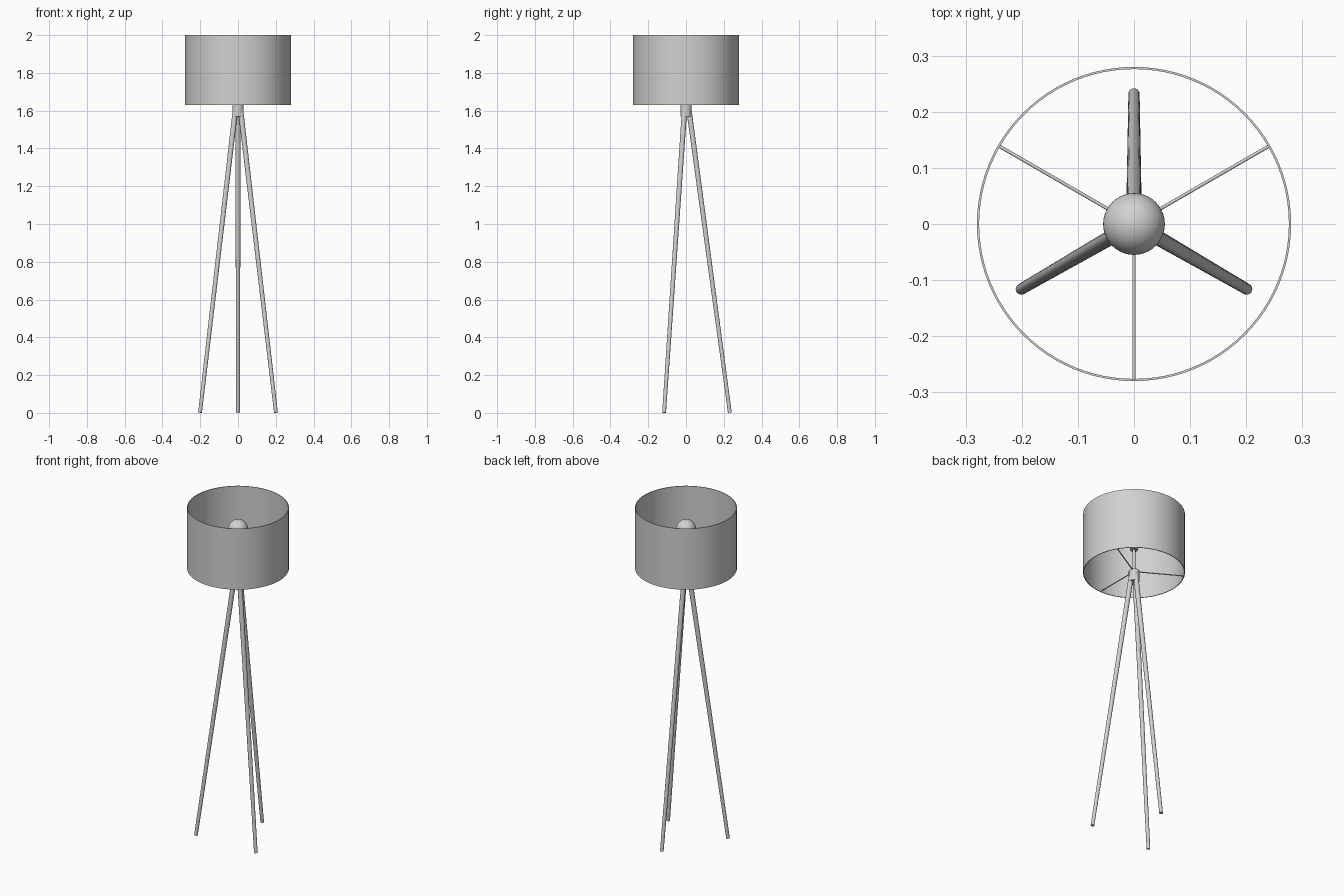
import bpy, math
from mathutils import Vector

if "Cube" in bpy.data.objects:
    bpy.data.objects.remove(bpy.data.objects["Cube"])

grey = bpy.data.materials.new("light_grey")
grey.diffuse_color = (0.64, 0.64, 0.64, 1)
grey.use_nodes = True
grey.node_tree.nodes["Principled BSDF"].inputs["Base Color"].default_value = grey.diffuse_color


def finish(name):
    ob = bpy.context.object
    ob.name = name
    ob.data.materials.append(grey)
    bpy.ops.object.shade_smooth_by_angle(angle=math.radians(40))
    return ob


def rod(name, a, b, r1, r2, sides=24):
    """Tapered round rod from point a (radius r1) to point b (radius r2)."""
    a, b = Vector(a), Vector(b)
    d = b - a
    bpy.ops.mesh.primitive_cone_add(
        vertices=sides, radius1=r1, radius2=r2, depth=d.length,
        location=(a + b) / 2, rotation=d.to_track_quat('Z', 'Y').to_euler())
    return finish(name)


def polar(r, deg, z):
    t = math.radians(deg)
    return (r * math.cos(t), r * math.sin(t), z)


# Drum shade: open thin-walled tube
bpy.ops.mesh.primitive_cylinder_add(vertices=96, radius=0.28, depth=0.37,
                                    end_fill_type='NOTHING', location=(0, 0, 1.815))
shade = bpy.context.object
wall = shade.modifiers.new("wall", 'SOLIDIFY')
wall.thickness = 0.004
wall.offset = -1
bpy.ops.object.modifier_apply(modifier="wall")
finish("shade")

# Three tapered legs and three shade spokes set between them
for i in range(3):
    leg = 90 + 120 * i
    rod(f"leg_{i + 1}", polar(0.232, leg, 0.0014), polar(0.015, leg, 1.61), 0.010, 0.014)
    rod(f"shade_spoke_{i + 1}", polar(0.0, leg + 180, 1.638),
        polar(0.278, leg + 180, 1.638), 0.003, 0.003, 12)

# Hub, stem and bulb socket
rod("hub", (0, 0, 1.57), (0, 0, 1.642), 0.029, 0.029, 32)
rod("stem", (0, 0, 1.635), (0, 0, 1.785), 0.008, 0.008)
rod("socket", (0, 0, 1.775), (0, 0, 1.83), 0.022, 0.022, 32)

# Round bulb
bpy.ops.mesh.primitive_uv_sphere_add(segments=40, ring_count=24, radius=0.055,
                                     location=(0, 0, 1.868))
finish("bulb")
